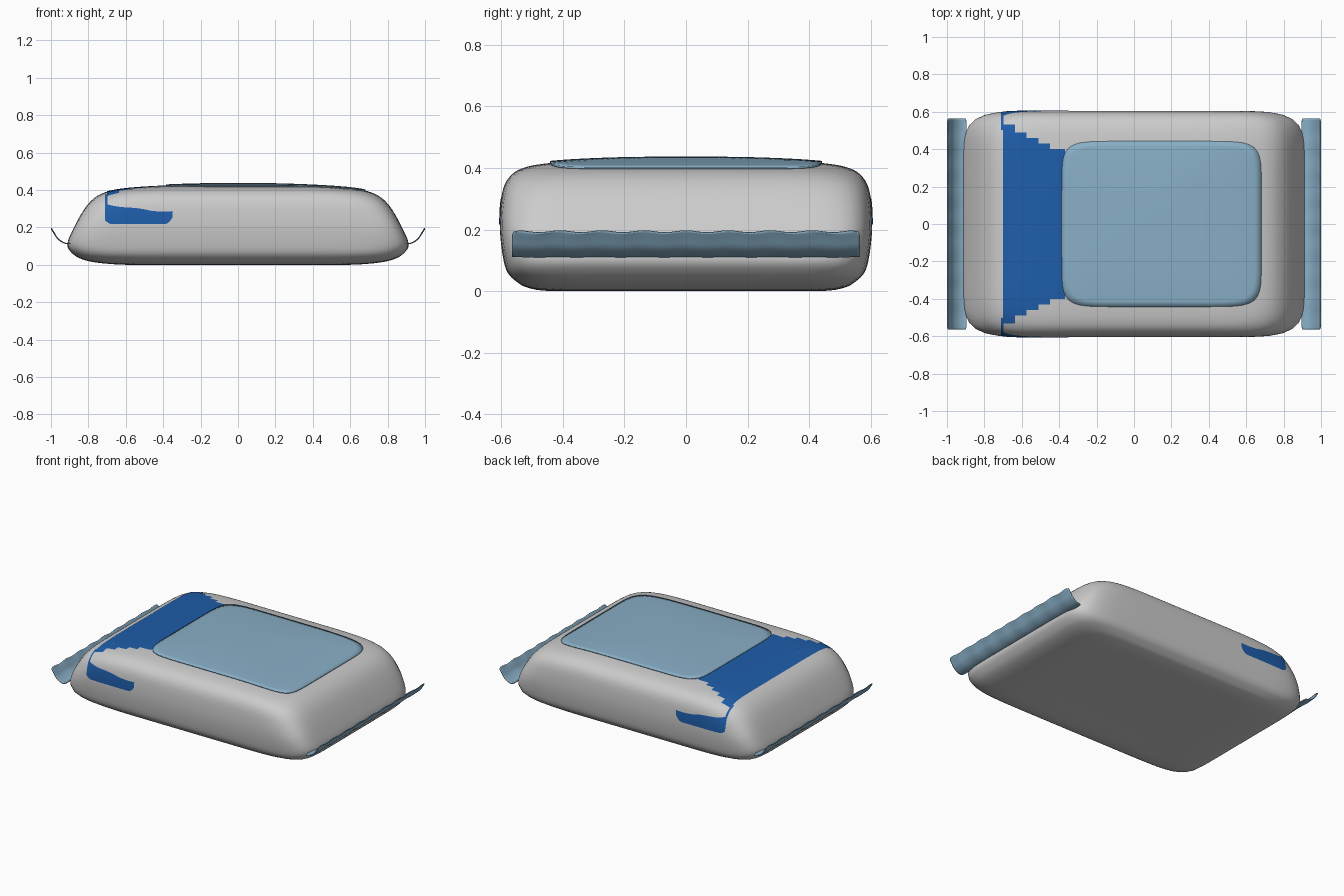
import bpy, bmesh, math
from mathutils import Vector
from mathutils.bvhtree import BVHTree

if "Cube" in bpy.data.objects:
    bpy.data.objects.remove(bpy.data.objects["Cube"])


def material(name, rgb):
    m = bpy.data.materials.new(name)
    m.diffuse_color = (*rgb, 1)
    m.use_nodes = True
    m.node_tree.nodes["Principled BSDF"].inputs["Base Color"].default_value = m.diffuse_color
    return m


pale_blue = material("pale_blue", (0.25, 0.43, 0.57))
deep_blue = material("deep_blue", (0.013, 0.11, 0.40))


def add_object(name, bm, mat=None, thickness=0.0, outward=True):
    if outward:
        bmesh.ops.recalc_face_normals(bm, faces=bm.faces)
    for f in bm.faces:
        f.smooth = True
    me = bpy.data.meshes.new(name)
    bm.to_mesh(me)
    ob = bpy.data.objects.new(name, me)
    bpy.context.collection.objects.link(ob)
    if mat:
        me.materials.append(mat)
    if thickness:
        s = ob.modifiers.new("thickness", 'SOLIDIFY')
        s.thickness = thickness
        s.offset = 0
    bpy.context.view_layer.objects.active = ob
    ob.select_set(True)
    bpy.ops.object.shade_smooth_by_angle(angle=math.radians(40))
    ob.select_set(False)
    return ob


def grid(bm, rows, closed=False):
    """Skin rows of points with quads."""
    vr = [[bm.verts.new(p) for p in r] for r in rows]
    for a, b in zip(vr, vr[1:]):
        n = len(a)
        for i in range(n if closed else n - 1):
            j = (i + 1) % n
            bm.faces.new((a[i], a[j], b[j], b[i]))
    return vr


def rounded_ring(a, b, n, count=144):
    pts = []
    for i in range(count):
        t = 2 * math.pi * i / count
        c, s = math.cos(t), math.sin(t)
        r = (abs(c) ** n + abs(s) ** n) ** (-1 / n)
        pts.append((a * c * r, b * s * r))
    return pts


def catmull(keys, steps):
    """Smooth interpolation of a list of tuples."""
    k = [Vector(v) for v in keys]
    out = []
    for i in range(len(k) - 1):
        p0, p1, p2, p3 = k[max(i - 1, 0)], k[i], k[i + 1], k[min(i + 2, len(k) - 1)]
        for s in range(steps):
            t = s / steps
            out.append(p1 + (p2 - p0) * (0.5 * t)
                       + (p0 * 2 - p1 * 5 + p2 * 4 - p3) * (0.5 * t * t)
                       + (p1 * 3 - p0 - p2 * 3 + p3) * (0.5 * t ** 3))
    return out + [k[-1]]


# Soft pack body: stacked rounded sections (height, half length, half width, squareness)
levels = [(0.004, .01, .01, 4), (0.002, .35, .26, 6), (0, .6, .44, 7), (.011, .75, .515, 8),
          (.03, .835, .55, 9), (.06, .885, .58, 10), (.11, .913, .595, 10),
          (.2, .877, .605, 11), (.29, .827, .602, 10), (.345, .782, .59, 9),
          (.38, .73, .565, 8), (.40, .66, .53, 7), (.413, .55, .47, 6),
          (.423, .38, .35, 5), (.429, .2, .18, 4), (.43, .01, .01, 3)]
bm = bmesh.new()
rows = [[(x, y, max(z, 0)) for x, y in rounded_ring(a, b, n)]
        for z, a, b, n in catmull(levels, 4)]
rings = grid(bm, rows, closed=True)
bm.faces.new(rings[0])
bm.faces.new(rings[-1])
bmesh.ops.recalc_face_normals(bm, faces=bm.faces)
body_surface = BVHTree.FromBMesh(bm)
add_object("pack_body", bm)


def project(origin, direction, lift):
    """Point on the body surface, lifted along its normal."""
    hit, nor, _, _ = body_surface.ray_cast(Vector(origin), Vector(direction))
    return hit + nor * lift


def on_top(x, y, lift):
    return project((x, y, 1), (0, 0, -1), lift)


def top_patch(name, cx, half_x, half_y, n, lift, mat, thickness):
    bm = bmesh.new()
    ring = rounded_ring(half_x, half_y, n, 128)
    rows = [[on_top(cx + x * k / 16 + 1e-5, y * k / 16 + 1e-5, lift) for x, y in ring]
            for k in range(1, 17)]
    bm.faces.new(grid(bm, rows, closed=True)[0])
    return add_object(name, bm, mat, thickness)


# Resealable label and its pull tab
top_patch("reseal_label", .147, .533, .442, 9, .004, pale_blue, .006)
top_patch("pull_tab", .70, .13, .15, 4, .0005, None, 0)

# Printed blue band across the top, with stepped ends
bm = bmesh.new()
steps = [(-.70, -.635, .53), (-.635, -.575, .49), (-.575, -.51, .46),
         (-.51, -.45, .43), (-.45, -.37, .40)]
for x0, x1, half in steps:
    grid(bm, [[on_top(x0 + (x1 - x0) * u / 4, half * (v / 20 - 1), .002)
               for v in range(41)] for u in range(5)])
add_object("top_band", bm, deep_blue)

# Printed side patches and the thin line joining each to the band
for side, label in ((-1, "front"), (1, "back")):
    bm = bmesh.new()
    rows = []
    for i in range(25):
        u = i / 24
        x = -.71 + .36 * u
        top = .325 - .037 * min(u * 1.5, 1) - .004 * math.sin(u * 9)
        low = .217 + .035 * max(0, (u - .88) / .12) ** 2 + .02 * max(0, 1 - u / .1) ** 2
        rows.append([project((x, side * 1.0, low + (top - low) * v / 8), (0, -side, 0), .002)
                     for v in range(9)])
    grid(bm, rows)
    add_object(label + "_side_patch", bm, deep_blue)

    bm = bmesh.new()
    rows = []
    for i in range(25):
        t = math.radians(12 + 40 * i / 24)
        d = Vector((0, side * math.cos(t), math.sin(t)))
        c = Vector((0, side * .42, .27))
        rows.append([project(Vector((x, 0, 0)) + c + d, -d, .002) for x in (-.71, -.698)])
    grid(bm, rows)
    add_object(label + "_band_line", bm, deep_blue)

# Curled end seals, gently wavy at the tip
seal = [(.895, .113), (.915, .113), (.94, .122), (.965, .142), (.982, .168), (.998, .193)]
for side, label in ((-1, "left"), (1, "right")):
    bm = bmesh.new()
    path = catmull(seal, 4)
    rows = []
    for k, (x, z) in enumerate(path):
        f = k / (len(path) - 1)
        edge = max(0, abs(f - .5) * 2 - .75) / .25
        half = .565 - .022 * (1 - math.sqrt(1 - min(edge, 1) ** 2))
        rows.append([(side * x, half * (v / 60 - 1),
                      z + .003 * f * math.cos(v / 120 * math.pi * 16)) for v in range(121)])
    grid(bm, rows)
    add_object(label + "_end_seal", bm, pale_blue, .005)
